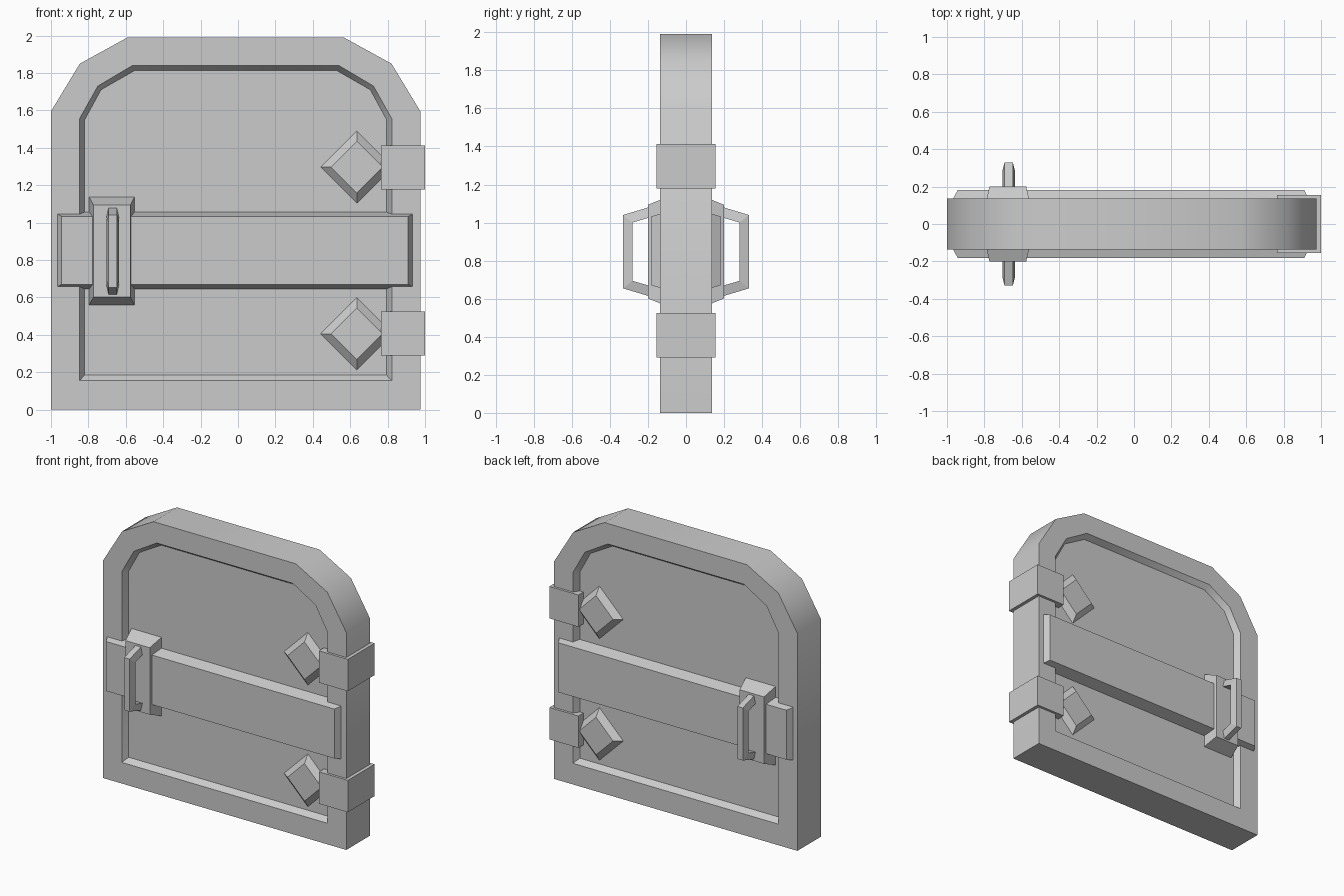
import bpy, bmesh, math

if "Cube" in bpy.data.objects:
    bpy.data.objects.remove(bpy.data.objects["Cube"])


def loft(name, rings, closed=False, mirror=False):
    """Skin a list of equal-length rings; cap the ends unless the loft is closed."""
    bm = bmesh.new()
    loops = [[bm.verts.new(p) for p in ring] for ring in rings]
    pairs = list(zip(loops, loops[1:]))
    if closed:
        pairs.append((loops[-1], loops[0]))
    for a, b in pairs:
        n = len(a)
        for i in range(n):
            j = (i + 1) % n
            bm.faces.new((a[i], a[j], b[j], b[i]))
    if not closed:
        bm.faces.new(loops[0])
        bm.faces.new(loops[-1])
    bmesh.ops.recalc_face_normals(bm, faces=bm.faces)
    mesh = bpy.data.meshes.new(name)
    bm.to_mesh(mesh)
    bm.free()
    ob = bpy.data.objects.new(name, mesh)
    bpy.context.collection.objects.link(ob)
    if mirror:
        mod = ob.modifiers.new("both_sides", 'MIRROR')
        mod.use_axis = (False, True, False)
    return ob


def rect(x0, x1, z0, z1, y):
    return [(x0, y, z0), (x1, y, z0), (x1, y, z1), (x0, y, z1)]


def arch(cx, half, z0, corner, y):
    """Straight-sided outline with faceted top corners; corner = (half width, z)."""
    right = [(half, z0)] + corner
    pts = [(cx + x, y, z) for x, z in right]
    return pts + [(cx - x, y, z) for x, z in reversed(right)]


# Door slab with a sloped recess on both faces
CX, Y, REC = -0.0125, 0.137, 0.097


def outer(y):
    return arch(CX, 0.9875, 0.0, [(0.9875, 1.595), (0.833, 1.85), (0.578, 1.99)], y)


def lip(y):
    return arch(CX, 0.835, 0.155, [(0.835, 1.555), (0.737, 1.73), (0.552, 1.84)], y)


def panel(y):
    return arch(CX, 0.807, 0.185, [(0.807, 1.55), (0.72, 1.71), (0.542, 1.812)], y)


door = loft("door_slab", [panel(-REC), lip(-Y), outer(-Y), outer(Y), lip(Y), panel(REC)])
bpy.context.view_layer.objects.active = door
door.select_set(True)
bpy.ops.object.shade_smooth_by_angle(angle=math.radians(40))

# Cross bar
loft("cross_bar", [rect(-0.988, 0.954, 0.645, 1.057, -0.095),
                   rect(-0.943, 0.91, 0.67, 1.033, -0.181)], mirror=True)

# Latch plate
loft("latch_plate", [rect(-0.796, -0.553, 0.558, 1.137, -0.095),
                     rect(-0.773, -0.576, 0.602, 1.093, -0.2)], mirror=True)

# Grab handle: tapered section, wide on the inside and narrow on the outside
HX, HZ = -0.67, 0.847
profile = [(0.19, 0.235, 0.19, 0.18), (0.33, 0.193, 0.282, 0.153)]
sections = []
for side, stations in ((1, profile), (-1, profile[::-1])):
    for yo, zo, yi, zi in stations:
        sections.append([(HX - 0.022, -yo, HZ + side * zo), (HX + 0.022, -yo, HZ + side * zo),
                         (HX + 0.034, -yi, HZ + side * zi), (HX - 0.034, -yi, HZ + side * zi)])
loft("grab_handle", sections, mirror=True)


# Hinges with diamond studs
def diamond(cz, r, y):
    return [(0.635 + r * math.cos(i * math.pi / 2), y, cz + r * math.sin(i * math.pi / 2))
            for i in range(4)]


for label, hinge_z, stud_z in (("upper", 1.295, 1.297), ("lower", 0.407, 0.405)):
    loft(label + "_hinge", [rect(0.765, 1.0, hinge_z - 0.117, hinge_z + 0.117, -0.155),
                            rect(0.765, 1.0, hinge_z - 0.117, hinge_z + 0.117, 0.155)])
    loft(label + "_diamond_stud", [diamond(stud_z, 0.195, -0.096),
                                   diamond(stud_z, 0.138, -0.136)], mirror=True)
